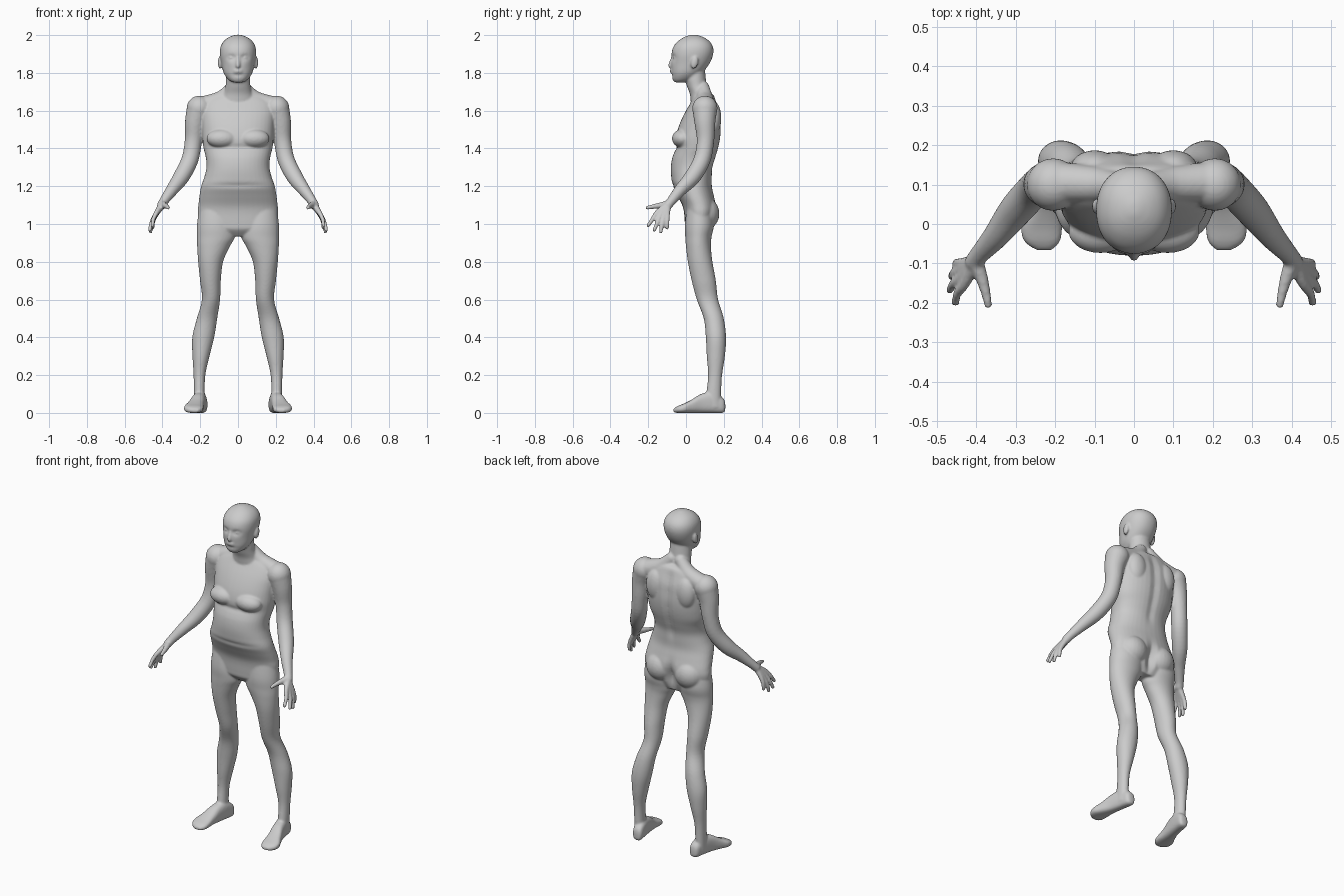
import bpy, bmesh, math
from mathutils import Vector, Matrix

bm = bmesh.new()
SEG = 40


def smooth_rows(rows, steps=5):
    """Catmull-Rom interpolation through rows of numbers."""
    out = []
    for i in range(len(rows) - 1):
        p0, p1 = rows[max(i - 1, 0)], rows[i]
        p2, p3 = rows[i + 1], rows[min(i + 2, len(rows) - 1)]
        for s in range(steps):
            t = s / steps
            out.append([0.5 * (2 * b + (c - a) * t + (2 * a - 5 * b + 4 * c - d) * t * t
                               + (3 * b - a - 3 * c + d) * t ** 3)
                        for a, b, c, d in zip(p0, p1, p2, p3)])
    return out + [list(rows[-1])]


def skin(rings):
    """Closed surface through rings of points."""
    loops = [[bm.verts.new(p) for p in ring] for ring in rings]
    n = len(loops[0])
    for a, b in zip(loops, loops[1:]):
        for i in range(n):
            bm.faces.new((a[i], a[(i + 1) % n], b[(i + 1) % n], b[i]))
    bm.faces.new(loops[0][::-1])
    bm.faces.new(loops[-1])
    return [v for loop in loops for v in loop]


def loft(rows, axis="z", side=1, power=1.0):
    """Rows are (position on axis, centre x, half width, low, high)."""
    rings = []
    for t, cx, rx, lo, hi in smooth_rows(rows):
        ring = []
        for k in range(SEG):
            a = 2 * math.pi * k / SEG
            c, s = math.cos(a), math.sin(a)
            c = math.copysign(abs(c) ** power, c)
            s = math.copysign(abs(s) ** power, s)
            x, w = side * (cx + rx * c), (lo + hi) / 2 + (hi - lo) / 2 * s
            ring.append((x, w, t) if axis == "z" else (x, t, w))
        rings.append(ring)
    return skin(rings)


def ball(centre, size, side=1, tilt=0.0):
    c = Vector((centre[0] * side, centre[1], centre[2]))
    m = Matrix.Translation(c) @ Matrix.Rotation(tilt, 4, "X") @ Matrix.Diagonal((*size, 1))
    bmesh.ops.create_uvsphere(bm, u_segments=24, v_segments=16, radius=1, matrix=m)


def tube(points, side=1):
    """Round limb with domed ends through (x, y, z, radius) points."""
    pts = smooth_rows([(p[0] * side, *p[1:]) for p in points])
    rings = []
    for i, p in enumerate(pts):
        d = Vector(pts[min(i + 1, len(pts) - 1)][:3]) - Vector(pts[max(i - 1, 0)][:3])
        u = d.cross(Vector((side, 0, 0.3))).normalized()
        v = d.cross(u).normalized()
        rings.append([Vector(p[:3]) + p[3] * (u * math.cos(2 * math.pi * k / 20)
                                              + v * math.sin(2 * math.pi * k / 20))
                      for k in range(20)])
    skin(rings)
    for p in (pts[0], pts[-1]):
        ball(p[:3], (p[3],) * 3)


def push(verts, centre, radius, amount):
    """Soft dent or swelling along y."""
    c = Vector(centre)
    for v in verts:
        d = v.co - c
        v.co.y += amount * math.exp(-sum((d[i] / radius[i]) ** 2 for i in range(3)))


# torso
torso = loft([
    (0.935, 0, .09, .03, .12), (0.97, 0, .17, .0, .135), (1.0, 0, .202, -.005, .145),
    (1.06, 0, .213, -.01, .16), (1.1, 0, .21, -.02, .16), (1.15, 0, .204, -.045, .148),
    (1.2, 0, .195, -.07, .137), (1.25, 0, .178, -.078, .138), (1.3, 0, .167, -.08, .142),
    (1.35, 0, .17, -.073, .157), (1.4, 0, .182, -.055, .172), (1.45, 0, .188, -.055, .182),
    (1.5, 0, .19, -.044, .186), (1.55, 0, .193, -.025, .184), (1.6, 0, .195, 0, .178),
    (1.65, 0, .175, .03, .16), (1.685, 0, .11, .05, .145), (1.70, 0, .06, .06, .12)], power=.9)
for z in (1.3, 1.38, 1.46, 1.54, 1.62):              # spine groove
    push(torso, (0, .17, z), (.022, .08, .05), -.009)
push(torso, (0, -.08, 1.405), (.15, .06, .012), .008)   # fold below the chest
push(torso, (0, -.07, 1.205), (.16, .06, .01), .006)    # fold below the belly
push(torso, (0, .15, 1.03), (.018, .08, .07), -.03)     # cleft of the seat

# neck
loft([(1.6, 0, .08, .03, .15), (1.65, 0, .09, .025, .145), (1.69, 0, .075, .02, .125),
      (1.73, 0, .066, .005, .11), (1.77, 0, .064, -.005, .105), (1.82, 0, .06, .0, .1)])

# head
head = loft([
    (1.75, 0, .028, -.06, -.01), (1.765, 0, .052, -.071, .04), (1.8, 0, .076, -.077, .085),
    (1.85, 0, .088, -.077, .125), (1.9, 0, .096, -.077, .144), (1.94, 0, .092, -.066, .142),
    (1.97, 0, .074, -.04, .122), (1.99, 0, .046, -.008, .09), (2.002, 0, .012, .025, .055)],
    power=.93)
for s in (1, -1):
    push(head, (s * .035, -.075, 1.882), (.022, .05, .013), .014)    # eye sockets
    push(head, (s * .034, -.075, 1.845), (.022, .05, .02), -.003)    # cheeks
    ball((.037, -.056, 1.88), (.013, .012, .010), s)                 # eyelids
    ball((.095, .045, 1.855), (.012, .019, .034), s, -.2)            # ears
push(head, (0, -.08, 1.788), (.04, .05, .006), .005)                 # below the lip
tube([(0, -.07, 1.885, .008), (0, -.08, 1.855, .010), (0, -.083, 1.838, .012)])  # nose
for z in (1.803, 1.813):                                             # lips
    ball((0, -.075, z), (.024, .010, .0055))

for s in (1, -1):
    # chest, shoulder blades, seat
    ball((.085, -.018, 1.452), (.082, .056, .05), s)
    ball((.1, .145, 1.56), (.06, .042, .09), s)
    ball((.095, .095, 1.055), (.09, .082, .088), s)
    # sloping muscle between neck and shoulder
    tube([(.03, .09, 1.72, .035), (.09, .1, 1.66, .045), (.18, .105, 1.625, .052)], s)

    # legs
    loft([(1.12, .115, .085, .01, .13), (1.0, .116, .101, -.006, .147),
          (.93, .117, .1, -.004, .135), (.88, .13, .086, 0, .132), (.8, .145, .066, .01, .14),
          (.7, .146, .055, .03, .158), (.6, .143, .048, .057, .17), (.5, .164, .054, .094, .2),
          (.4, .184, .058, .105, .212), (.3, .196, .045, .11, .206),
          (.2, .204, .031, .117, .191), (.1, .205, .029, .107, .186),
          (.03, .203, .03, .1, .188)], side=s)
    # feet
    loft([(.208, .19, .012, .015, .05), (.195, .191, .029, 0, .08), (.14, .2, .034, 0, .11),
          (.08, .212, .037, 0, .1), (.03, .225, .044, 0, .07), (-.01, .234, .052, 0, .05),
          (-.045, .233, .045, 0, .036), (-.066, .228, .02, .003, .022)], "y", s, .75)

    # arms
    tube([(.205, .1, 1.612, .067), (.225, .1, 1.54, .056), (.236, .103, 1.44, .046),
          (.255, .085, 1.34, .045), (.3, .035, 1.25, .043), (.35, -.03, 1.18, .033),
          (.39, -.075, 1.125, .025), (.405, -.095, 1.1, .024)], s)
    # palms, thumbs and fingers
    knuckles = [(.43, -.152, 1.062), (.436, -.134, 1.05), (.438, -.116, 1.044),
                (.434, -.098, 1.05)]
    tips = [(.453, -.2, .992), (.467, -.168, .968), (.463, -.134, .958), (.452, -.1, .98)]
    for k, t in zip(knuckles, tips):
        mid = [(a + b) / 2 + o for a, b, o in zip(k, t, (.006, 0, 0))]
        tube([(.405, -.098, 1.098, .019), (*k, .0135), (*mid, .0115), (*t, .010)], s)
    tube([(.402, -.095, 1.105, .02), (.387, -.135, 1.098, .0165), (.376, -.175, 1.092, .0125),
          (.37, -.205, 1.086, .0105)], s)

# one continuous body skin
bmesh.ops.recalc_face_normals(bm, faces=bm.faces)
mesh = bpy.data.meshes.new("body")
bm.to_mesh(mesh)
bm.free()
body = bpy.data.objects.new("body", mesh)
bpy.context.collection.objects.link(body)
grey = bpy.data.materials.new("light_grey")
grey.diffuse_color = (0.6, 0.6, 0.6, 1)
mesh.materials.append(grey)
fuse = body.modifiers.new("fuse", "REMESH")
fuse.mode = "VOXEL"
fuse.voxel_size = 0.006
fuse.use_smooth_shade = True
soften = body.modifiers.new("soften", "SMOOTH")
soften.factor = 0.5
soften.iterations = 5
